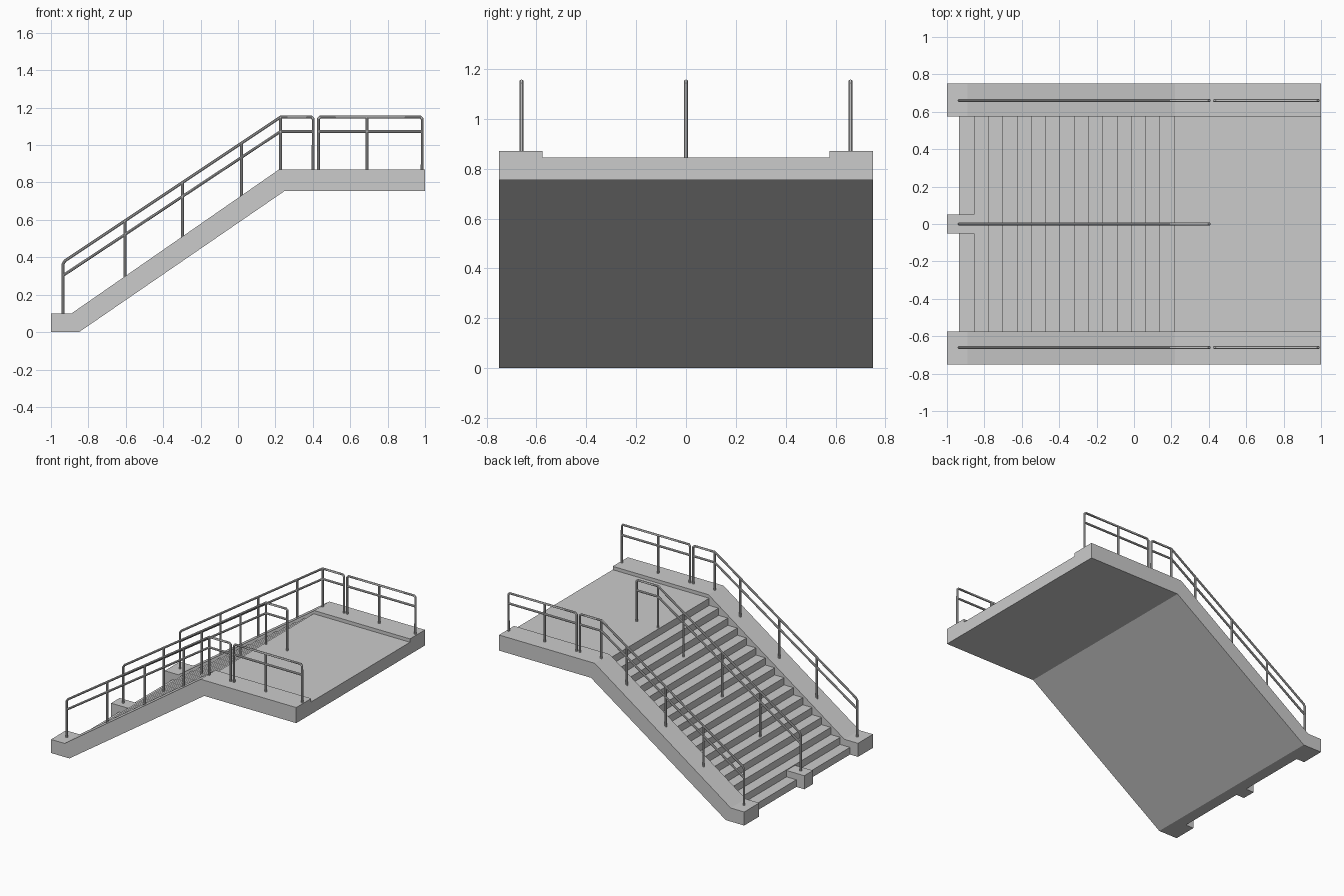
import bpy, bmesh

if "Cube" in bpy.data.objects:
    bpy.data.objects.remove(bpy.data.objects["Cube"])

RAIL_Y = 0.66
RUN, RISE, FIRST = 0.0763, 0.845 / 16, -0.855


def extrude(name, profile, y0, y1):
    """Solid from an (x, z) profile swept between two y values."""
    bm = bmesh.new()
    face = bm.faces.new([bm.verts.new((x, y0, z)) for x, z in profile])
    new = bmesh.ops.extrude_face_region(bm, geom=[face])["geom"]
    bmesh.ops.translate(bm, vec=(0, y1 - y0, 0),
                        verts=[v for v in new if isinstance(v, bmesh.types.BMVert)])
    bmesh.ops.recalc_face_normals(bm, faces=bm.faces)
    mesh = bpy.data.meshes.new(name)
    bm.to_mesh(mesh)
    bm.free()
    obj = bpy.data.objects.new(name, mesh)
    bpy.context.collection.objects.link(obj)


def pipes(name, paths, y):
    """Round tubes following (x, z) paths in the plane at y."""
    cu = bpy.data.curves.new(name, 'CURVE')
    cu.dimensions = '3D'
    cu.bevel_depth = 0.008
    cu.bevel_resolution = 3
    cu.use_fill_caps = True
    for path in paths:
        sp = cu.splines.new('POLY')
        sp.points.add(len(path) - 1)
        for p, (x, z) in zip(sp.points, path):
            p.co = (x, y, z, 1)
    obj = bpy.data.objects.new(name, cu)
    bpy.context.collection.objects.link(obj)
    bpy.ops.object.select_all(action='DESELECT')
    obj.select_set(True)
    bpy.context.view_layer.objects.active = obj
    bpy.ops.object.convert(target='MESH')
    bpy.ops.object.shade_smooth_by_angle()


def curb_top(x):
    return min(0.87, max(0.10, 0.10 + (x + 0.89) * 0.77 / 1.11))


def step_top(x):
    if x < FIRST:
        return 0.10          # the block at the foot of the middle rail
    return min(0.845, RISE * (2 + int((x - FIRST) / RUN)))


def slope(x, z0, z1):
    return z0 + (z1 - z0) * (x + 0.935) / 1.163


def stair_rail(name, y, ground):
    c = 0.01                 # small corner chamfer
    a, b, e = -0.935, 0.228, 0.402
    foot = lambda x: ground(x) - 0.01
    paths = [
        [(a, foot(a)), (a, 0.375 - c), (a + c, 0.375 + c * 0.66), (b, 1.15),
         (e - c, 1.15), (e, 1.15 - c), (e, foot(e))],
        [(a, 0.303), (b, 1.073), (e, 1.073)],
    ]
    paths += [[(x, foot(x)), (x, slope(x, 0.375, 1.15))]
              for x in (-0.605, -0.297, 0.02, b)]
    pipes(name, paths, y)


def landing_rail(name, y):
    a, m, b, c, f = 0.43, 0.69, 0.985, 0.01, 0.86
    pipes(name, [
        [(a, f), (a, 1.15 - c), (a + c, 1.15), (b - c, 1.15), (b, 1.15 - c), (b, f)],
        [(a, 1.073), (b, 1.073)],
        [(m, f), (m, 1.15)],
    ], y)


# Stepped flight and landing slab
steps = [(-0.935, 0), (-0.935, RISE)]
for i in range(15):
    x = FIRST + i * RUN
    steps += [(x, RISE * (i + 1)), (x, RISE * (i + 2))]
steps += [(1, 0.845), (1, 0.755), (0.25, 0.755), (-0.85, 0)]
extrude("stair_flight_and_landing", steps, -0.575, 0.575)

# Curbs, one on each side
curb = [(-1, 0), (-0.85, 0), (0.25, 0.755), (1, 0.755), (1, 0.87),
        (0.22, 0.87), (-0.89, 0.10), (-1, 0.10)]
for side, s in (("right", -1), ("left", 1)):
    extrude(side + "_curb", curb, s * 0.575, s * 0.75)
    stair_rail(side + "_stair_rail", s * RAIL_Y, curb_top)
    landing_rail(side + "_landing_rail", s * RAIL_Y)

# Middle rail and its foot block
extrude("middle_foot_block", [(-1, 0), (-0.855, 0), (-0.855, 0.10), (-1, 0.10)], -0.05, 0.05)
stair_rail("middle_stair_rail", 0, step_top)
